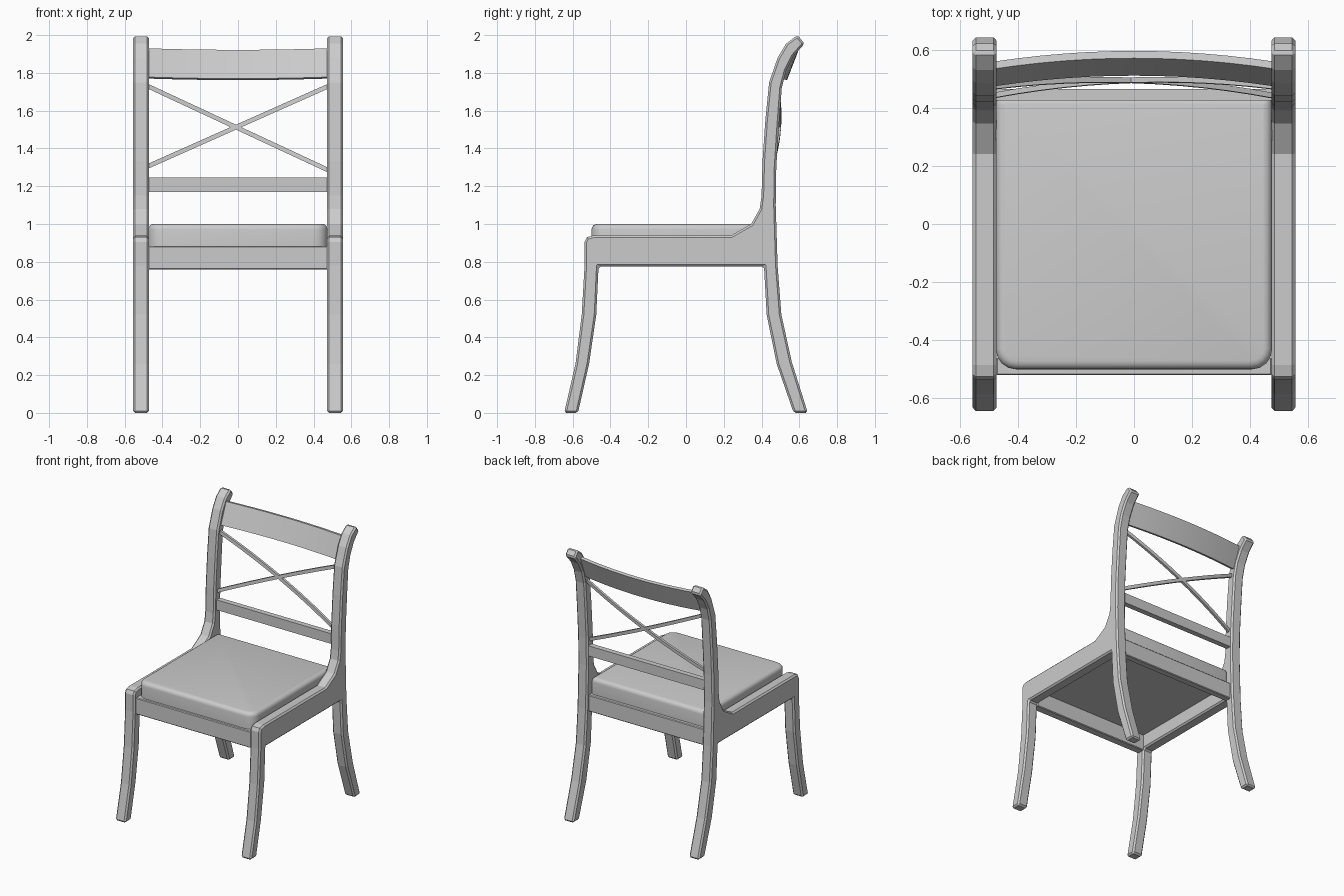
import bpy, bmesh
from mathutils import Vector

if "Cube" in bpy.data.objects:
    bpy.data.objects.remove(bpy.data.objects["Cube"])


def make_object(name, bm):
    bmesh.ops.recalc_face_normals(bm, faces=bm.faces)
    mesh = bpy.data.meshes.new(name)
    bm.to_mesh(mesh)
    bm.free()
    obj = bpy.data.objects.new(name, mesh)
    bpy.context.collection.objects.link(obj)
    return obj


def add_bevel(obj, width, segments=1, angle=1.0):
    mod = obj.modifiers.new("Bevel", 'BEVEL')
    mod.width, mod.segments = width, segments
    mod.limit_method, mod.angle_limit = 'ANGLE', angle


def box(name, lo, hi, bevel=0.005):
    bm = bmesh.new()
    bmesh.ops.create_cube(bm, size=1)
    for v in bm.verts:
        v.co = Vector([lo[i] + (v.co[i] + 0.5) * (hi[i] - lo[i]) for i in range(3)])
    obj = make_object(name, bm)
    if bevel:
        add_bevel(obj, bevel)
    return obj


def smooth(obj):
    bpy.ops.object.select_all(action='DESELECT')
    obj.select_set(True)
    bpy.context.view_layer.objects.active = obj
    bpy.ops.object.shade_smooth_by_angle(angle=0.6)


def loft(name, section, steps=12, half=0.478):
    """Sweep a (y, z) section, given as a function of x, across the back."""
    bm = bmesh.new()
    rings = []
    for i in range(steps + 1):
        x = half * (2 * i / steps - 1)
        rings.append([bm.verts.new((x, y, z)) for y, z in section(x / half)])
    for a, b in zip(rings, rings[1:]):
        for k in range(4):
            bm.faces.new((a[k], a[k - 1], b[k - 1], b[k]))
    bm.faces.new(rings[0])
    bm.faces.new(rings[-1])
    obj = make_object(name, bm)
    smooth(obj)
    return obj


# Side frames: legs, side rail and back post in one cut-out profile (y, z)
PROFILE = [
    (-0.645, 0), (-0.585, 0.26), (-0.552, 0.52), (-0.537, 0.78), (-0.537, 0.905),
    (-0.525, 0.93), (-0.485, 0.94), (0.24, 0.94), (0.345, 1.0), (0.39, 1.08),
    (0.40, 1.15), (0.405, 1.33), (0.42, 1.55), (0.44, 1.75), (0.485, 1.88),
    (0.53, 1.955), (0.59, 2.0), (0.628, 1.955), (0.57, 1.89), (0.53, 1.81),
    (0.507, 1.72), (0.492, 1.52), (0.478, 1.3), (0.475, 1.1), (0.485, 0.78),
    (0.505, 0.52), (0.56, 0.27), (0.645, 0), (0.57, 0), (0.48, 0.26),
    (0.427, 0.52), (0.413, 0.775), (-0.463, 0.775), (-0.475, 0.52),
    (-0.513, 0.26), (-0.572, 0),
]
bm = bmesh.new()
face = bm.faces.new([bm.verts.new((0.472, y, z)) for y, z in PROFILE])
new = bmesh.ops.extrude_face_region(bm, geom=[face])["geom"]
bmesh.ops.translate(bm, vec=(0.083, 0, 0),
                    verts=[g for g in new if isinstance(g, bmesh.types.BMVert)])
frame = make_object("side_frames", bm)
frame.modifiers.new("Mirror", 'MIRROR')
add_bevel(frame, 0.011)

# Seat rails and lower back slat
box("front_rail", (-0.475, -0.52, 0.76), (0.475, -0.46, 0.882))
box("back_rail", (-0.475, 0.415, 0.76), (0.475, 0.465, 0.882))
box("lower_back_slat", (-0.475, 0.425, 1.17), (0.475, 0.465, 1.245), 0)

# Cushion: rounded plan corners, then a rounded top edge
bm = bmesh.new()
bmesh.ops.create_cube(bm, size=1)
for v in bm.verts:
    v.co = Vector((v.co.x * 0.95, v.co.y * 0.94 - 0.03, 0.94 + v.co.z * 0.12))
for front, radius in ((True, 0.07), (False, 0.03)):
    corners = [e for e in bm.edges
               if abs(e.verts[0].co.z - e.verts[1].co.z) > 0.1
               and all((v.co.y < -0.49) == front for v in e.verts)
               and (front or all(v.co.y > 0.43 for v in e.verts))]
    bmesh.ops.bevel(bm, geom=corners, offset=radius, segments=4,
                    profile=0.5, affect='EDGES')
rim = [e for e in bm.edges if all(v.co.z > 0.99 for v in e.verts)]
bmesh.ops.bevel(bm, geom=rim, offset=0.05, segments=4, profile=0.5,
                affect='EDGES', clamp_overlap=True)
smooth(make_object("seat_cushion", bm))


# Curved, leaning top rail
def rail_section(t):
    bow = 0.036 * (1 - t * t)
    drop = 0.008 * (1 - t * t)
    return [(0.474 + bow, 1.778 - drop), (0.534 + bow, 1.93 - drop),
            (0.559 + bow, 1.925 - drop), (0.499 + bow, 1.77 - drop)]


loft("top_back_rail", rail_section)

# Thin crossed bars, bowed backwards
for name, z0, z1 in (("cross_bar_falling", 1.73, 1.285),
                     ("cross_bar_rising", 1.305, 1.73)):
    def bar_section(t, z0=z0, z1=z1):
        z = z0 + (z1 - z0) * (t + 1) / 2
        y = 0.457 + 0.07 * (z - 1.51) + 0.037 * (1 - t * t)
        return [(y - 0.01, z - 0.013), (y - 0.008, z + 0.013),
                (y + 0.01, z + 0.013), (y + 0.008, z - 0.013)]
    loft(name, bar_section)
